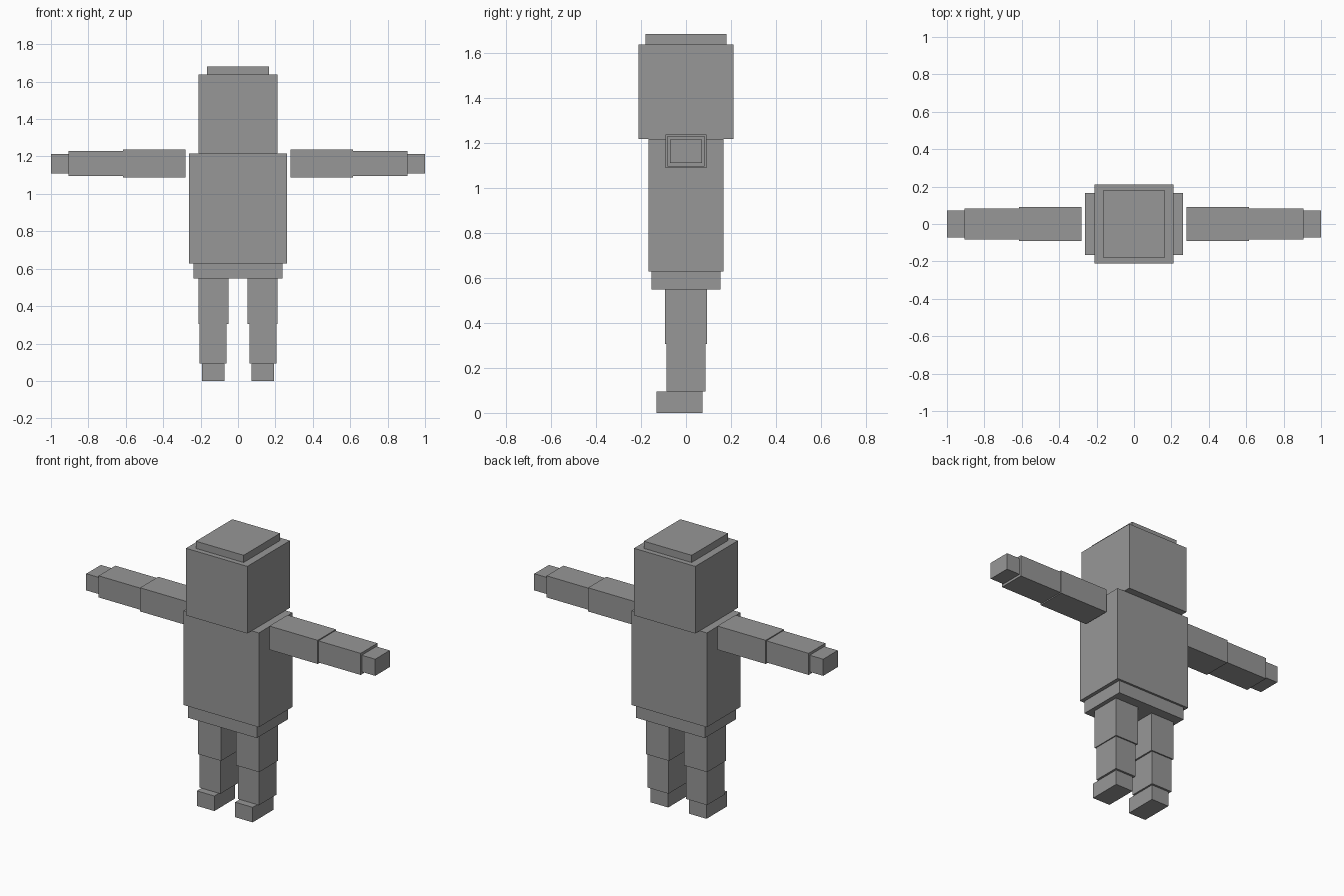
import bpy
import bmesh
from mathutils import Vector

cube = bpy.data.objects.get("Cube")
if cube:
    bpy.data.objects.remove(cube, do_unlink=True)

# Single plain grey for the whole figure
grey = bpy.data.materials.new("plain_grey")
grey.use_nodes = True
grey.diffuse_color = (0.31, 0.31, 0.31, 1)
grey.node_tree.nodes["Principled BSDF"].inputs["Base Color"].default_value = grey.diffuse_color


def box(name, x, y, z):
    """Box spanning the given (min, max) ranges, with its origin at its centre."""
    mesh = bpy.data.meshes.new(name)
    bm = bmesh.new()
    bmesh.ops.create_cube(bm, size=1)
    bmesh.ops.scale(bm, vec=Vector((x[1] - x[0], y[1] - y[0], z[1] - z[0])), verts=bm.verts)
    bm.to_mesh(mesh)
    bm.free()
    mesh.materials.append(grey)
    obj = bpy.data.objects.new(name, mesh)
    obj.location = [sum(r) / 2 for r in (x, y, z)]
    bpy.context.collection.objects.link(obj)


def pair(name, x, y, z):
    """The same box on the left (+x) and the right (-x)."""
    box("left_" + name, x, y, z)
    box("right_" + name, (-x[1], -x[0]), y, z)


# Trunk and head
box("hips", (-0.238, 0.238), (-0.154, 0.154), (0.548, 0.627))
box("torso", (-0.261, 0.261), (-0.167, 0.167), (0.627, 1.217))
box("head", (-0.212, 0.212), (-0.211, 0.211), (1.217, 1.637))
box("head_cap", (-0.165, 0.165), (-0.18, 0.18), (1.637, 1.682))

# Outstretched arms, slightly clear of the torso
pair("upper_arm", (0.28, 0.615), (-0.09, 0.09), (1.088, 1.236))
pair("forearm", (0.615, 0.907), (-0.083, 0.083), (1.095, 1.23))
pair("hand", (0.907, 1.0), (-0.072, 0.072), (1.11, 1.214))

# Legs, with feet reaching forward
pair("upper_leg", (0.051, 0.212), (-0.094, 0.094), (0.305, 0.548))
pair("lower_leg", (0.061, 0.206), (-0.086, 0.086), (0.094, 0.305))
pair("foot", (0.072, 0.193), (-0.131, 0.073), (0.0, 0.094))
